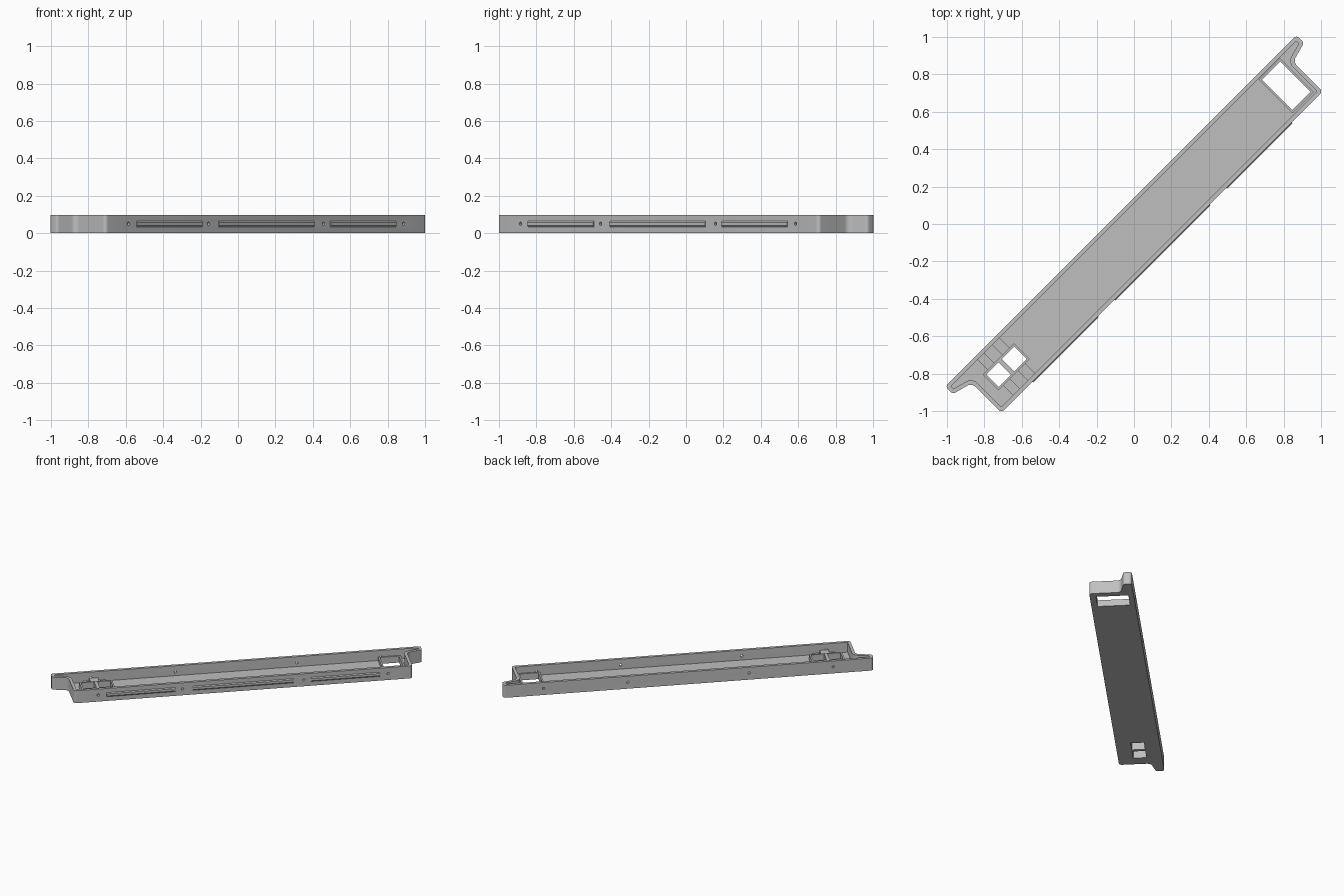
import bpy, bmesh, math
from mathutils import Vector, Matrix

if "Cube" in bpy.data.objects:
    bpy.data.objects.remove(bpy.data.objects["Cube"])

HEIGHT, FLOOR, WALL = 0.097, 0.02, 0.022
TURN = Matrix.Rotation(math.radians(45), 4, 'Z')   # the tray lies diagonally

grey = bpy.data.materials.new("light_grey")
grey.diffuse_color = (0.52, 0.52, 0.52, 1)
grey.use_nodes = True
grey.node_tree.nodes["Principled BSDF"].inputs["Base Color"].default_value = grey.diffuse_color


def add_object(name, bm):
    bmesh.ops.recalc_face_normals(bm, faces=bm.faces)
    mesh = bpy.data.meshes.new(name)
    bm.to_mesh(mesh)
    bm.free()
    mesh.materials.append(grey)
    ob = bpy.data.objects.new(name, mesh)
    ob.matrix_world = TURN
    bpy.context.collection.objects.link(ob)
    return ob


def prism(name, points, z0, z1):
    bm = bmesh.new()
    face = bm.faces.new([bm.verts.new((p[0], p[1], z0)) for p in points])
    top = bmesh.ops.extrude_face_region(bm, geom=[face])
    verts = [g for g in top["geom"] if isinstance(g, bmesh.types.BMVert)]
    bmesh.ops.translate(bm, verts=verts, vec=(0, 0, z1 - z0))
    return add_object(name, bm)


def box(name, u0, u1, v0, v1, z0, z1):
    return prism(name, [(u0, v0), (u1, v0), (u1, v1), (u0, v1)], z0, z1)


def inset(points, d):
    """Mitred inward offset of a counter-clockwise outline."""
    out = []
    for i, p in enumerate(points):
        a = (p - points[i - 1]).normalized()
        b = (points[(i + 1) % len(points)] - p).normalized()
        n1, n2 = Vector((-a.y, a.x)), Vector((-b.y, b.x))
        out.append(p + (n1 + n2) * d / (1 + n1.dot(n2)))
    return out


def fillet(points, convex, concave, steps=6):
    """Round every corner with an arc."""
    out = []
    for i, p in enumerate(points):
        a = (p - points[i - 1]).normalized()
        b = (points[(i + 1) % len(points)] - p).normalized()
        cross = a.x * b.y - a.y * b.x
        r = convex if cross > 0 else concave
        side = 1 if cross > 0 else -1
        turn = math.acos(max(-1, min(1, a.dot(b))))
        start = p - a * r * math.tan(turn / 2)
        normal = Vector((-a.y, a.x)) * side
        centre = start + normal * r
        for k in range(steps + 1):
            t = side * turn * k / steps
            c, s = math.cos(t), math.sin(t)
            d = -normal * r
            out.append(centre + Vector((d.x * c - d.y * s, d.x * s + d.y * c)))
    return out


def cut(ob, cutters):
    for c in cutters:
        m = ob.modifiers.new("cut", 'BOOLEAN')
        m.operation, m.solver, m.object = 'DIFFERENCE', 'EXACT', c
    bpy.context.view_layer.update()
    ev = ob.evaluated_get(bpy.context.evaluated_depsgraph_get())
    mesh = bpy.data.meshes.new_from_object(ev)
    ob.modifiers.clear()
    ob.data = mesh


# Tray outline: long body with a tab at both ends of the back edge
half = [(1.215, -0.212), (1.215, 0.012), (1.328, 0.042), (1.328, 0.1)]
outline = [Vector(p) for p in half] + [Vector((-u, v)) for u, v in reversed(half)]
tray = prism("tray", fillet(outline, 0.02, 0.035), 0, HEIGHT)
pocket = prism("pocket_cutter", fillet(inset(outline, WALL), 0.005, 0.05), FLOOR, 0.2)

# Openings through the floor: one wide window, two square ones
openings = [(1.03, 1.167, -0.168, 0.062),
            (-1.01, -0.916, -0.104, -0.01),
            (-1.128, -1.034, -0.104, -0.01)]
opening_cutters = [box("opening_cutter", *o, -0.1, 0.3) for o in openings]

# Screw holes through both long walls
screw_cutters = []
for u in (-1.04, -0.435, 0.435, 1.04):
    bm = bmesh.new()
    bmesh.ops.create_cone(bm, cap_ends=True, segments=20, radius1=0.009,
                          radius2=0.009, depth=0.6,
                          matrix=Matrix.Translation((u, 0, 0.05)) @ Matrix.Rotation(math.pi / 2, 4, 'X'))
    screw_cutters.append(add_object("screw_cutter", bm))

cut(tray, [pocket] + opening_cutters + screw_cutters)

# Raised rims around the openings
R = 0.012
for name, (u0, u1, v0, v1), cutter, top in zip(
        ("window_rim", "inner_port_rim", "outer_port_rim"), openings,
        opening_cutters, (0.05, 0.06, 0.06)):
    rim = box(name, u0 - R, u1 + R, v0 - R, v1 + R, FLOOR - 0.005, top)
    cut(rim, [cutter])

# Low pads and cross bars joining the ports to the long walls
for side, v0, v1 in (("back", 0.002, 0.08), ("front", -0.192, -0.116)):
    box(side + "_pad", -1.104, -0.938, v0, v1, FLOOR - 0.005, 0.03)
    box(side + "_cross_bar", -1.055, -0.992, v0, v1, FLOOR - 0.005, 0.05)

# Shallow chamfered rails on the front wall
for name, u0, u1 in (("left_rail", -0.98, -0.485), ("middle_rail", -0.36, 0.36),
                     ("right_rail", 0.485, 0.98)):
    bm = bmesh.new()
    profile = [(-0.208, 0.033), (-0.212, 0.033), (-0.218, 0.041),
               (-0.218, 0.058), (-0.212, 0.065), (-0.208, 0.065)]
    ends = [[bm.verts.new((u, v, z)) for v, z in profile] for u in (u0, u1)]
    for e in ends:
        bm.faces.new(e)
    for i in range(len(profile)):
        bm.faces.new((ends[0][i - 1], ends[0][i], ends[1][i], ends[1][i - 1]))
    add_object(name, bm)

# Remove the cutters, smooth the rounded corners
for ob in list(bpy.data.objects):
    if ob.name.split(".")[0].endswith("_cutter"):
        bpy.data.objects.remove(ob)
    else:
        ob.data.shade_smooth()
        ob.data.set_sharp_from_angle(angle=math.radians(30))
